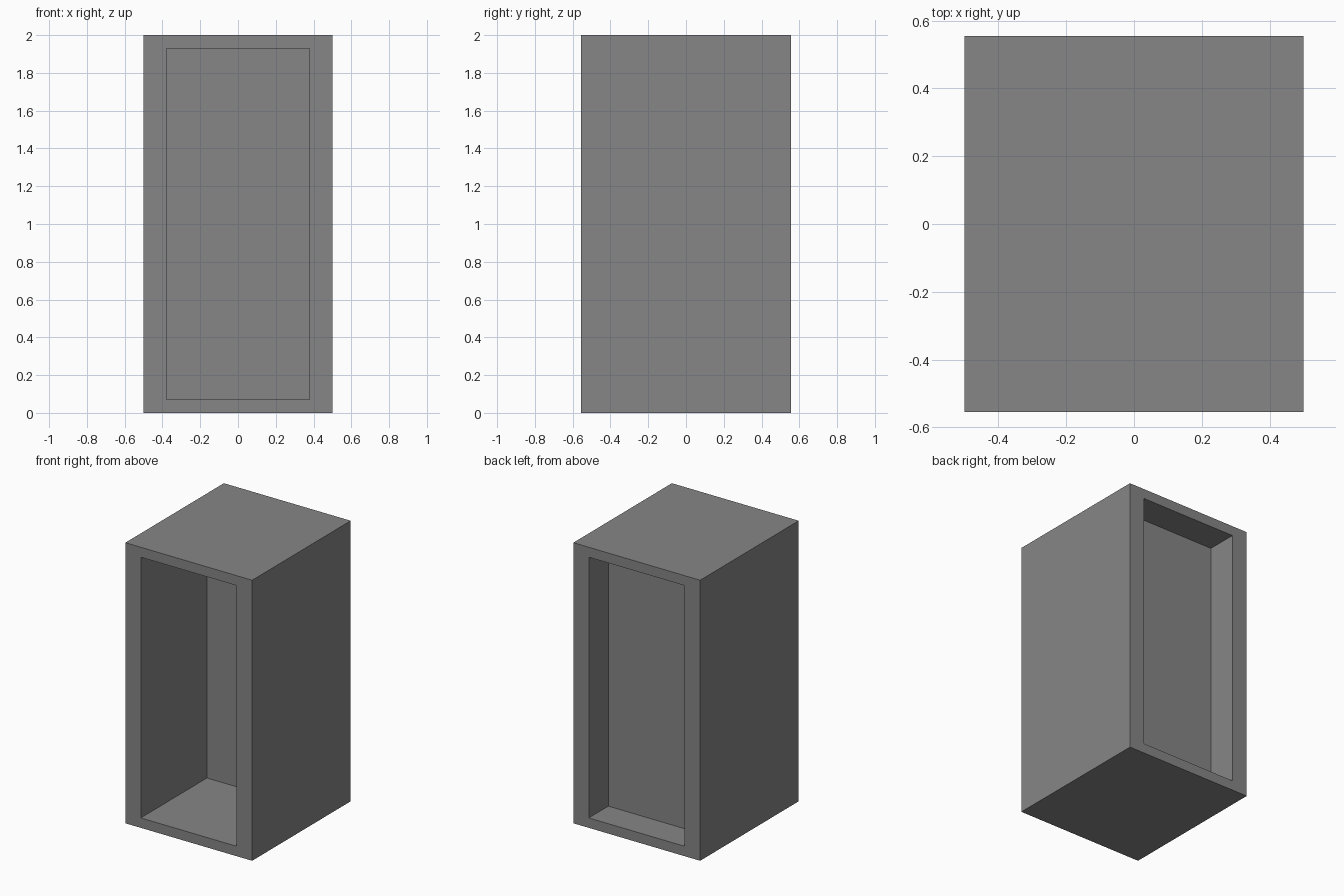
import bpy, bmesh
from mathutils import Matrix, Vector

cube = bpy.data.objects.get("Cube")
if cube:
    bpy.data.objects.remove(cube, do_unlink=True)

WIDTH, DEPTH, HEIGHT = 1.0, 1.11, 2.0
OPEN_HALF_WIDTH, RIM = 0.378, 0.1
FRONT_RECESS, BACK_RECESS = 0.745, 0.22

grey = bpy.data.materials.new("mid grey")
grey.use_nodes = True
colour = (0.238, 0.238, 0.238, 1)
grey.diffuse_color = colour
grey.node_tree.nodes["Principled BSDF"].inputs["Base Color"].default_value = colour


def recess(bm, side, depth):
    """Inset the face looking along y * side and push it inwards."""
    face = next(f for f in bm.faces if f.normal.y * side > 0.9)
    bmesh.ops.inset_individual(bm, faces=[face], thickness=RIM)
    for v in face.verts:
        v.co.x = OPEN_HALF_WIDTH if v.co.x > 0 else -OPEN_HALF_WIDTH
    floor = bmesh.ops.extrude_discrete_faces(bm, faces=[face])["faces"][0]
    bmesh.ops.translate(bm, verts=floor.verts, vec=Vector((0, -side * depth, 0)))


# Box casing, open at front and back with a dividing panel between
bm = bmesh.new()
bmesh.ops.create_cube(bm, size=1, matrix=Matrix.Translation((0, 0, HEIGHT / 2))
                      @ Matrix.Diagonal((WIDTH, DEPTH, HEIGHT, 1)))
bm.normal_update()
recess(bm, -1, FRONT_RECESS)
bm.normal_update()
recess(bm, 1, BACK_RECESS)
bmesh.ops.recalc_face_normals(bm, faces=bm.faces)

mesh = bpy.data.meshes.new("casing")
bm.to_mesh(mesh)
bm.free()
mesh.materials.append(grey)
casing = bpy.data.objects.new("casing", mesh)
bpy.context.collection.objects.link(casing)
